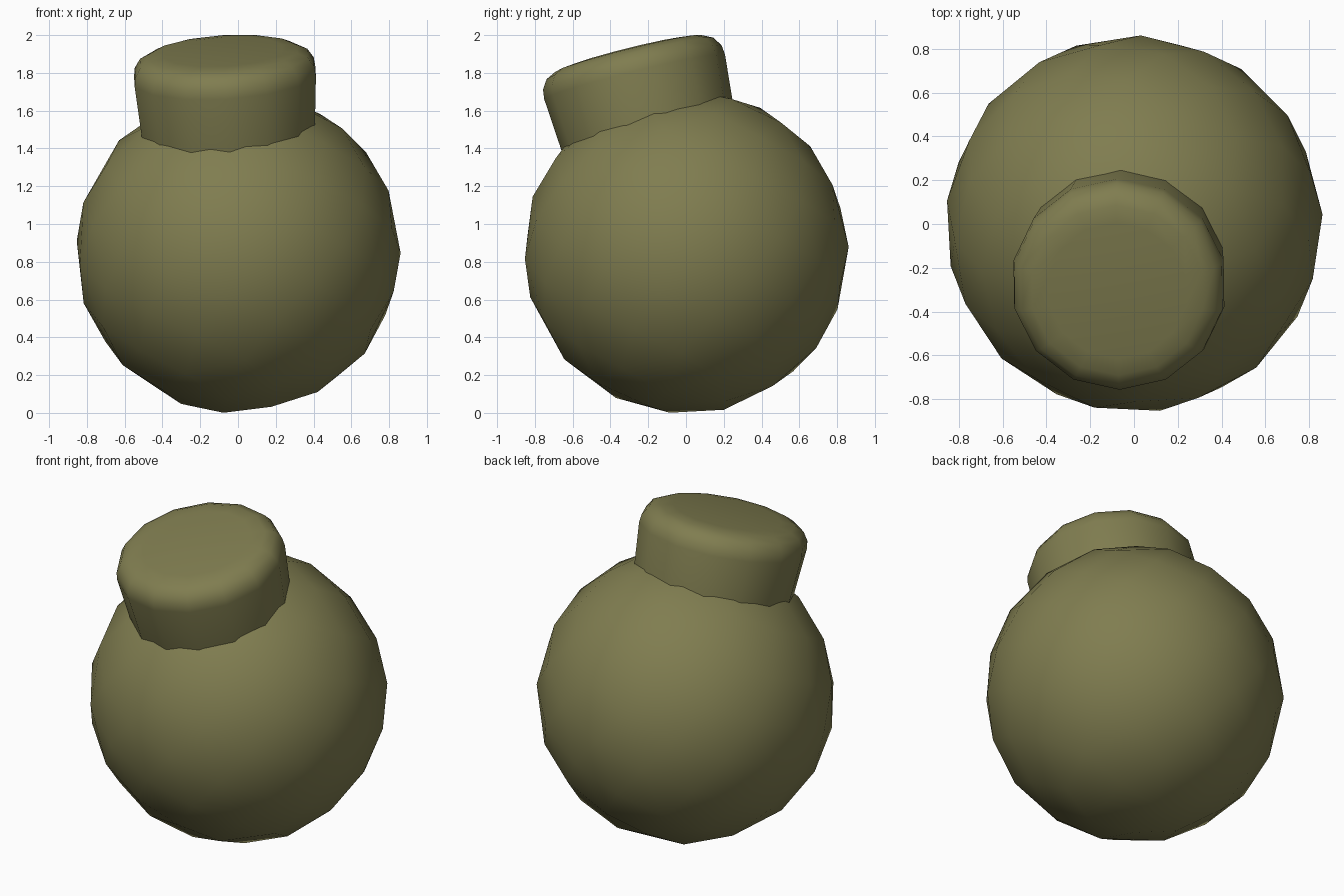
import bpy, bmesh, math
from mathutils import Matrix, Vector

if "Cube" in bpy.data.objects:
    bpy.data.objects.remove(bpy.data.objects["Cube"])

olive = bpy.data.materials.new("olive green")
olive.diffuse_color = (0.215, 0.205, 0.08, 1)
olive.use_nodes = True
olive.node_tree.nodes["Principled BSDF"].inputs["Base Color"].default_value = olive.diffuse_color


def make(name, bm, angle):
    bmesh.ops.recalc_face_normals(bm, faces=bm.faces)
    me = bpy.data.meshes.new(name)
    bm.to_mesh(me)
    bm.free()
    me.materials.append(olive)
    ob = bpy.data.objects.new(name, me)
    bpy.context.collection.objects.link(ob)
    bpy.ops.object.select_all(action='DESELECT')
    ob.select_set(True)
    bpy.context.view_layer.objects.active = ob
    bpy.ops.object.shade_smooth_by_angle(angle=math.radians(angle))
    return ob


# Round body: coarse, evenly triangulated ball
bm = bmesh.new()
N, R = 110, 0.862
for i in range(N):
    z = 1 - (2 * i + 1) / N
    r = math.sqrt(1 - z * z)
    a = i * math.pi * (3 - math.sqrt(5))
    bm.verts.new((R * r * math.cos(a), R * r * math.sin(a), R * z))
bmesh.ops.convex_hull(bm, input=bm.verts[:])
body = make("round_body", bm, 80)
body.location = (0, 0, 0.855)

# Tilted cap: lathed profile with a rounded rim, flaring slightly upward
profile = [(0.46, 0.45), (0.472, 0.70), (0.493, 0.96), (0.487, 1.01),
           (0.455, 1.06), (0.40, 1.087), (0.32, 1.097)]
SIDES = 14
bm = bmesh.new()
rings = []
for r, h in profile:
    rings.append([bm.verts.new((r * math.sin(2 * math.pi * k / SIDES),
                                r * math.cos(2 * math.pi * k / SIDES), h))
                  for k in range(SIDES)])
for lo, hi in zip(rings, rings[1:]):
    for k in range(SIDES):
        n = (k + 1) % SIDES
        bm.faces.new((lo[k], lo[n], hi[n], hi[k]))
bm.faces.new(rings[0])
bm.faces.new(rings[-1])
cap = make("cap", bm, 60)
tilt = Matrix.Rotation(math.radians(-3.5), 4, 'Y') @ Matrix.Rotation(math.radians(14), 4, 'X')
cap.matrix_world = Matrix.Translation((-0.012, -0.04, 0.85)) @ tilt
